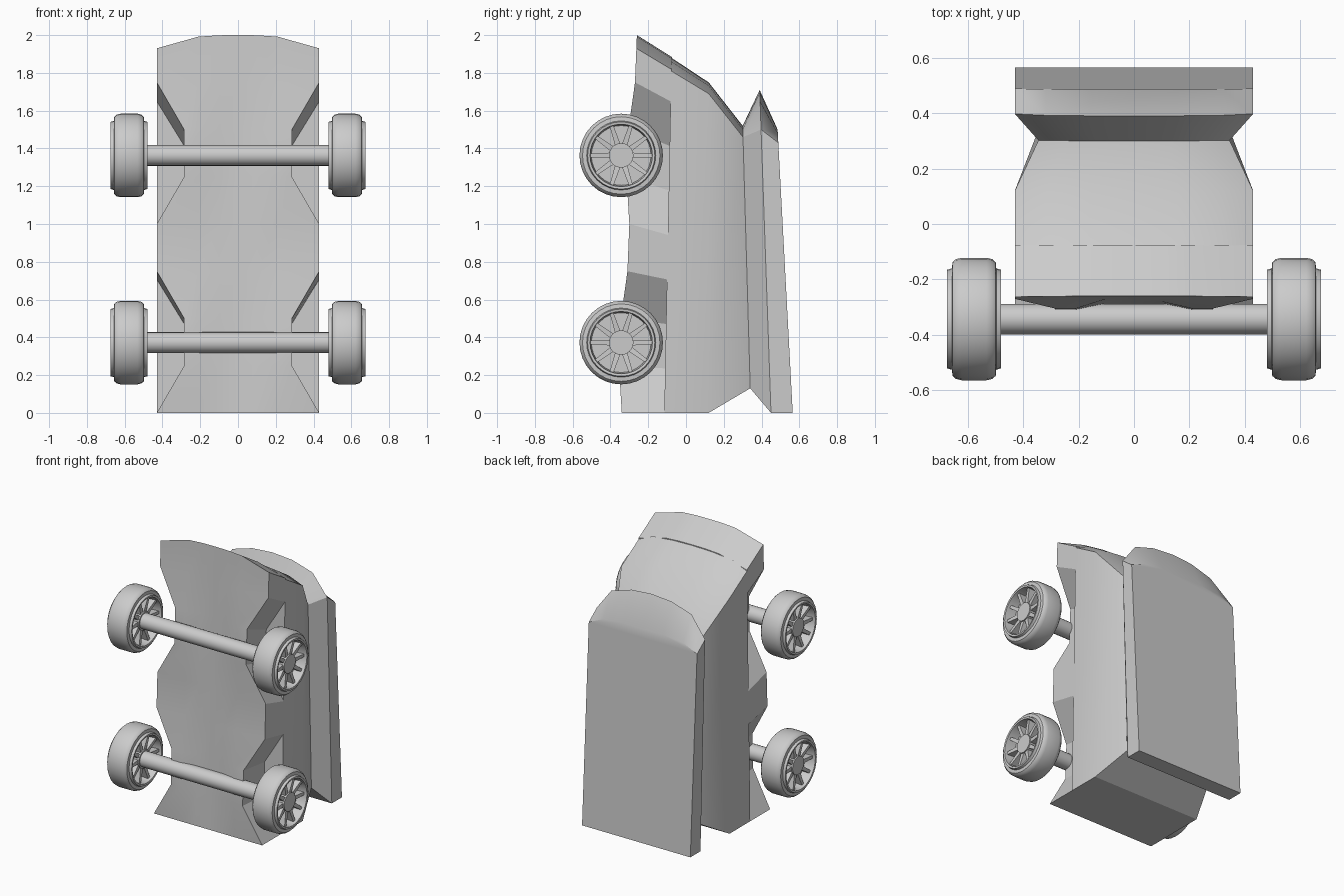
import bpy, bmesh, math
from mathutils import Matrix

cube = bpy.data.objects.get("Cube")
if cube:
    bpy.data.objects.remove(cube, do_unlink=True)

# Single plain material
grey = bpy.data.materials.new("plain grey")
grey.use_nodes = True
colour = (0.6, 0.6, 0.6, 1)
grey.diffuse_color = colour
grey.node_tree.nodes["Principled BSDF"].inputs["Base Color"].default_value = colour


def finish(name, bm, angle=30):
    bmesh.ops.recalc_face_normals(bm, faces=bm.faces)
    mesh = bpy.data.meshes.new(name)
    bm.to_mesh(mesh)
    bm.free()
    mesh.materials.append(grey)
    ob = bpy.data.objects.new(name, mesh)
    bpy.context.collection.objects.link(ob)
    bpy.ops.object.select_all(action='DESELECT')
    ob.select_set(True)
    bpy.context.view_layer.objects.active = ob
    bpy.ops.object.shade_smooth_by_angle(angle=math.radians(angle))
    return ob


def bridge(bm, a, b):
    n = len(a)
    for i in range(n):
        j = (i + 1) % n
        bm.faces.new((a[i], a[j], b[j], b[i]))


# Arched roof line: fraction of half width, fraction of the drop
ARCH = [(1, 1), (0.74, 0.29), (0.37, 0.06), (0, 0), (-0.37, 0.06), (-0.74, 0.29), (-1, 1)]

# Body sections: half width, bottom y, bottom z, top y, top z, edge drop
SECTIONS = [
    (0.43, -0.115, 0, -0.077, 1.88, 0.07),
    (0.43, 0.12, 0, 0.12, 1.75, 0.06),
    (0.345, 0.34, 0.13, 0.30, 1.52, 0.06),
    (0.43, 0.45, 0, 0.39, 1.71, 0.21),
    (0.43, 0.565, 0, 0.485, 1.50, 0.07),
]
bm = bmesh.new()
rings = []
for w, yb, zb, yt, zt, drop in SECTIONS:
    ring = [bm.verts.new((-w, yb, zb)), bm.verts.new((w, yb, zb))]
    for fx, fd in ARCH:
        z = zt - drop * fd
        y = yb + (yt - yb) * (z - zb) / (zt - zb)
        ring.append(bm.verts.new((w * fx, y, z)))
    rings.append(ring)
for a, b in zip(rings, rings[1:]):
    bridge(bm, a, b)
bm.faces.new(rings[0])
bm.faces.new(rings[-1])
finish("body_shell", bm)

# Underside slab with wheel notches: row height, half width
ROWS = [(0, 0.43), (0.25, 0.285), (0.5, 0.285), (0.75, 0.43), (1, 0.43),
        (1.25, 0.285), (1.5, 0.285), (1.75, 0.43), (2, 0.43)]
bm = bmesh.new()
front, back = [], []
for z, w in ROWS:
    frow, brow = [], []
    for x in (-w, -0.21, -0.1, 0, 0.1, 0.21, w):
        zz = z
        if z == 2:
            t = abs(x) / w
            zz -= 0.07 * t ** 3
        bulge = 0.025 if w < 0.4 and abs(x) > 0.2 else 0
        frow.append(bm.verts.new((x, -0.34 + 0.04 * zz - bulge, zz)))
        brow.append(bm.verts.new((x, -0.115 + 0.02 * zz, zz * 0.942)))
    front.append(frow)
    back.append(brow)
for grid in (front, back):
    for r, s in zip(grid, grid[1:]):
        for i in range(len(r) - 1):
            bm.faces.new((r[i], r[i + 1], s[i + 1], s[i]))


def rim_of(grid):
    return (grid[0] + [r[-1] for r in grid[1:-1]]
            + grid[-1][::-1] + [r[0] for r in grid[1:-1]][::-1])


bridge(bm, rim_of(front), rim_of(back))
finish("underside", bm)

# Wheel cross-section: radius, offset from the wheel's middle plane
HALF = [(0, 0.02), (0.158, 0.02), (0.165, 0.095), (0.178, 0.097),
        (0.183, 0.08), (0.205, 0.078), (0.216, 0.066), (0.221, 0.045)]
PROFILE = HALF + [(r, -o) for r, o in HALF[::-1]]


def wheel(name, cx, cy, cz):
    bm = bmesh.new()
    # Tyre and rim
    verts = [bm.verts.new((o, r, 0)) for r, o in PROFILE]
    edges = [bm.edges.new(p) for p in zip(verts, verts[1:])]
    bmesh.ops.spin(bm, geom=verts + edges, cent=(0, 0, 0), axis=(1, 0, 0),
                   angle=math.tau, steps=32, use_duplicate=False)
    bmesh.ops.remove_doubles(bm, verts=bm.verts, dist=0.0005)
    # Hub
    turn = Matrix.Rotation(math.pi / 2, 4, 'Y')
    bmesh.ops.create_cone(bm, cap_ends=True, segments=20, radius1=0.065,
                          radius2=0.065, depth=0.15, matrix=turn)
    # Tapered spokes
    for k in range(10):
        spin = Matrix.Rotation(math.tau * (k + 0.5) / 10, 4, 'X')
        made = bmesh.ops.create_cube(bm, size=1)["verts"]
        for v in made:
            outer = v.co.z > 0
            v.co.x *= 0.15 if outer else 0.13
            v.co.y *= 0.02 if outer else 0.03
            v.co.z = 0.163 if outer else 0.05
        bmesh.ops.transform(bm, matrix=spin, verts=made)
    ob = finish(name, bm)
    ob.location = (cx, cy, cz)


AXLE_Y = -0.343
for end, z in (("upper", 1.363), ("lower", 0.372)):
    for side, sx in (("left", 1), ("right", -1)):
        wheel(f"{end}_{side}_wheel", sx * 0.577, AXLE_Y, z)
    bm = bmesh.new()
    bmesh.ops.create_cone(bm, cap_ends=True, segments=20, radius1=0.055, radius2=0.055,
                          depth=1.04, matrix=Matrix.Rotation(math.pi / 2, 4, 'Y'))
    axle = finish(f"{end}_axle", bm)
    axle.location = (0, AXLE_Y, z)
